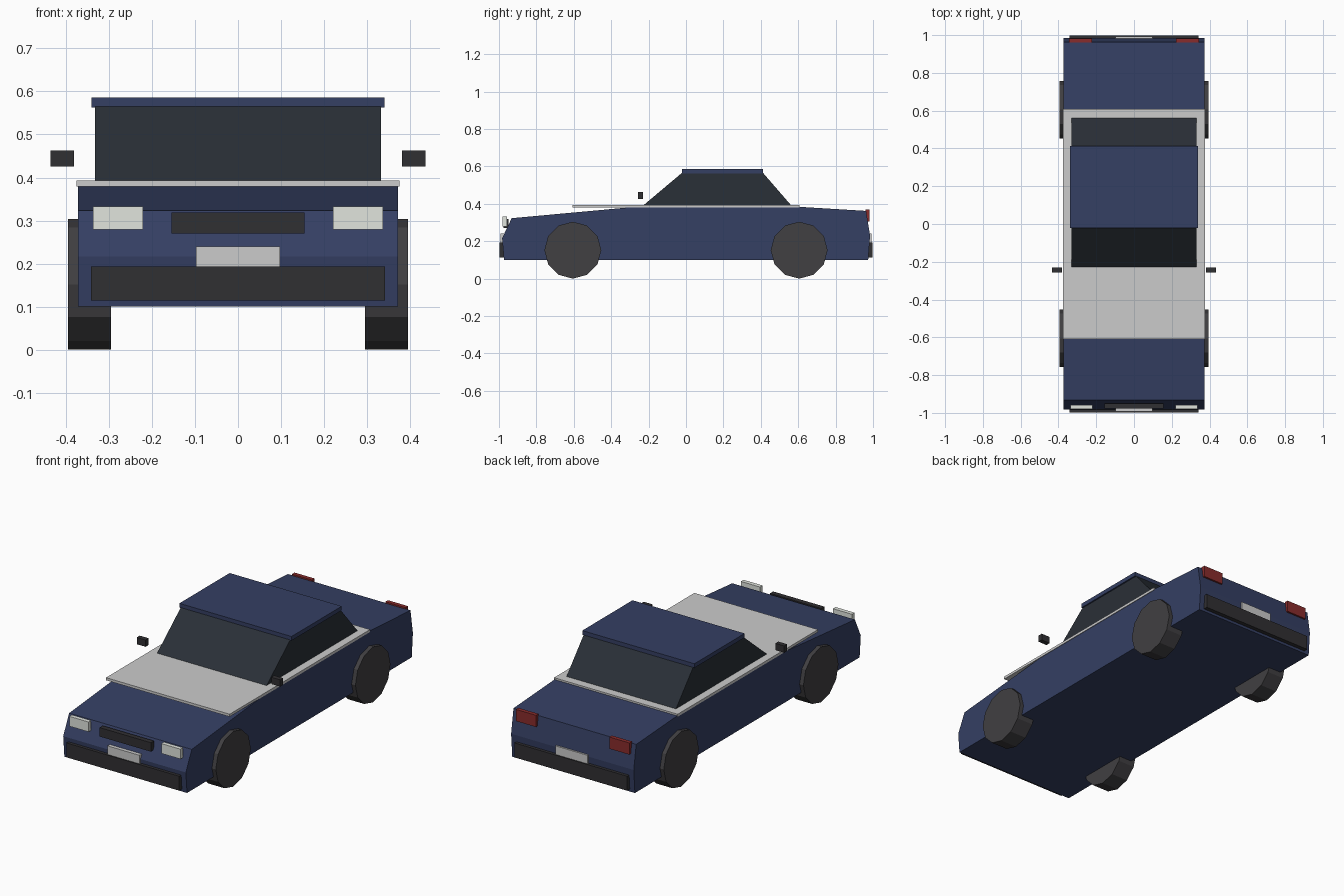
import bpy, bmesh, math
from mathutils import Matrix

if "Cube" in bpy.data.objects:
    bpy.data.objects.remove(bpy.data.objects["Cube"])


def material(name, rgb):
    m = bpy.data.materials.new(name)
    m.diffuse_color = (*rgb, 1)
    m.use_nodes = True
    m.node_tree.nodes["Principled BSDF"].inputs["Base Color"].default_value = m.diffuse_color
    return m


BLUE = material("blue_paint", (0.035, 0.05, 0.125))
GLASS = material("dark_glass", (0.023, 0.029, 0.038))
BLACK = material("black_trim", (0.03, 0.029, 0.032))
TYRE = material("tyre", (0.052, 0.05, 0.054))
WHITE = material("headlight", (0.75, 0.78, 0.73))
RED = material("tail_light", (0.25, 0.025, 0.025))


def finish(name, bm, mat):
    bmesh.ops.recalc_face_normals(bm, faces=bm.faces)
    me = bpy.data.meshes.new(name)
    bm.to_mesh(me)
    bm.free()
    ob = bpy.data.objects.new(name, me)
    bpy.context.collection.objects.link(ob)
    if mat:
        me.materials.append(mat)
    return ob


def extrude(name, profile, half_width, mat):
    """Side profile of (y, z) points, extruded across x."""
    bm = bmesh.new()
    face = bm.faces.new([bm.verts.new((-half_width, y, z)) for y, z in profile])
    new = bmesh.ops.extrude_face_region(bm, geom=[face])["geom"]
    verts = [g for g in new if isinstance(g, bmesh.types.BMVert)]
    bmesh.ops.translate(bm, verts=verts, vec=(2 * half_width, 0, 0))
    # close the side left open by the extrusion, if any
    bmesh.ops.holes_fill(bm, edges=[e for e in bm.edges if e.is_boundary])
    return finish(name, bm, mat)


def box(name, x, y, z, mat=None):
    bm = bmesh.new()
    spans = (x, y, z)
    mid = [(a + b) / 2 for a, b in spans]
    size = [b - a for a, b in spans]
    bmesh.ops.create_cube(bm, size=1, matrix=Matrix.Translation(mid) @ Matrix.Diagonal((*size, 1)))
    return finish(name, bm, mat)


def mirror(ob):
    ob.modifiers.new("mirror", "MIRROR")
    return ob


# Body, window block and roof
extrude("body", [(-0.973, 0.10), (-0.983, 0.216), (-0.932, 0.323), (-0.30, 0.381),
                 (0.60, 0.384), (0.963, 0.362), (0.984, 0.23), (0.974, 0.10)], 0.372, BLUE)
extrude("cabin_glass", [(-0.236, 0.385), (-0.022, 0.565), (0.412, 0.565), (0.568, 0.385)], 0.332, GLASS)
box("roof", (-0.34, 0.34), (-0.022, 0.413), (0.563, 0.586), BLUE)
box("waist_panel", (-0.375, 0.375), (-0.608, 0.608), (0.379, 0.393))

# Lights, grille and mirrors
mirror(box("headlights", (0.221, 0.337), (-0.98, -0.957), (0.279, 0.333), WHITE))
mirror(box("tail_lights", (0.222, 0.345), (0.96, 0.982), (0.306, 0.37), RED))
mirror(box("side_mirrors", (0.381, 0.435), (-0.256, -0.23), (0.426, 0.463), BLACK))
box("grille", (-0.155, 0.155), (-0.977, -0.95), (0.27, 0.319), BLACK)

# Bumpers and number plates
for end, s in (("front", -1), ("rear", 1)):
    box(end + "_bumper", (-0.342, 0.342), sorted((s * 0.972, s * 0.998)), (0.114, 0.193), BLACK)
    box(end + "_plate", (-0.097, 0.097), sorted((s * 0.972, s * 0.992)), (0.19, 0.24))

# Twelve-sided wheels
for end, y in (("front", -0.605), ("rear", 0.605)):
    bm = bmesh.new()
    bmesh.ops.create_cone(bm, cap_ends=True, segments=12, radius1=0.152, radius2=0.152, depth=0.1,
                          matrix=Matrix.Translation((0.345, y, 0.152)) @ Matrix.Rotation(math.pi / 2, 4, "Y"))
    mirror(finish(end + "_wheels", bm, TYRE))
